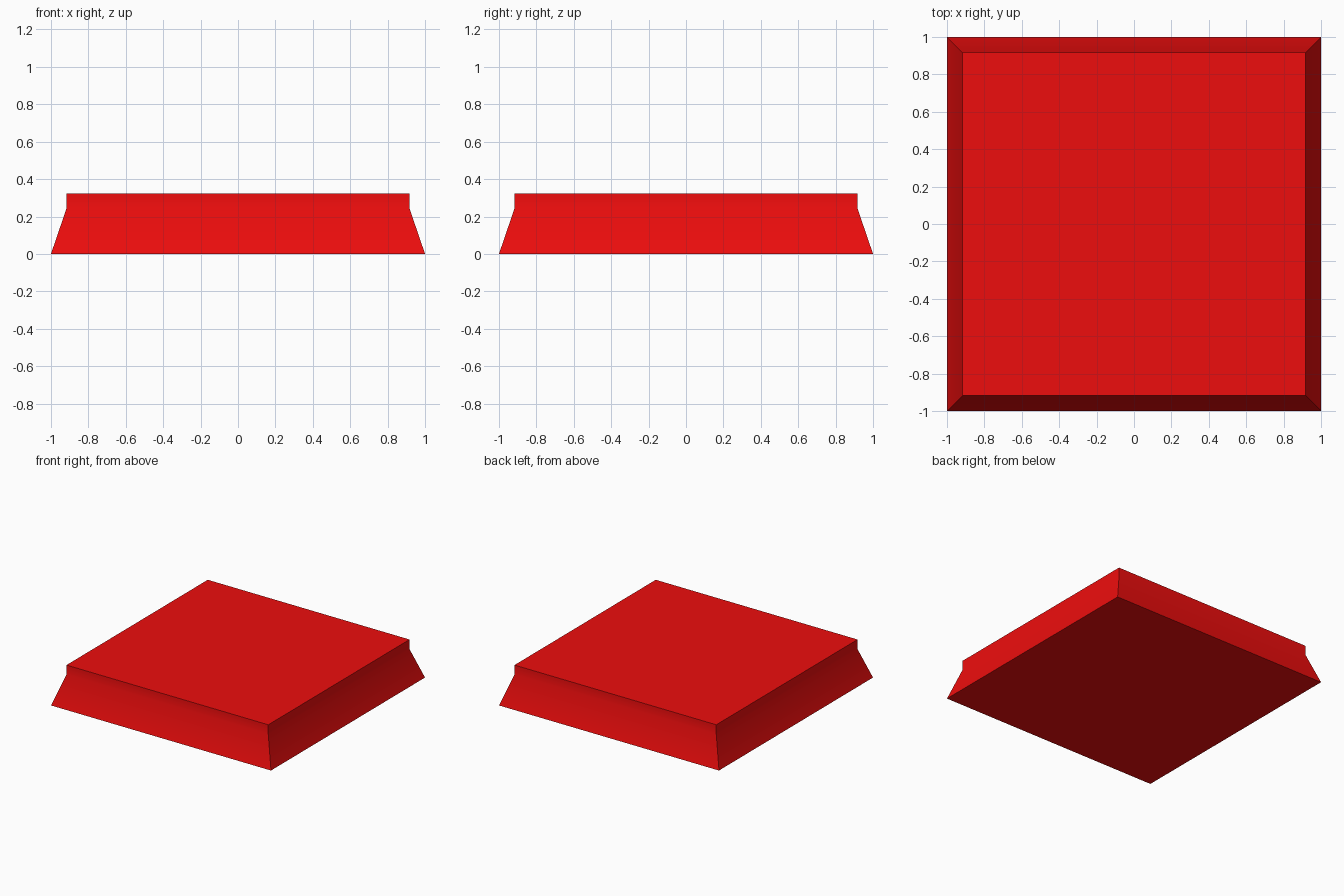
import bpy
import bmesh
import math

if "Cube" in bpy.data.objects:
    bpy.data.objects.remove(bpy.data.objects["Cube"])

# Half-width and height of each square section, bottom to top
profile = [(1.0, 0.0), (0.917, 0.243), (0.917, 0.322)]

# Square base: flared skirt with an upright lip
bm = bmesh.new()
rings = [[bm.verts.new((sx * h, sy * h, z))
          for sx, sy in ((-1, -1), (1, -1), (1, 1), (-1, 1))]
         for h, z in profile]
for low, high in zip(rings, rings[1:]):
    for i in range(4):
        j = (i + 1) % 4
        bm.faces.new((low[i], low[j], high[j], high[i]))
bm.faces.new(rings[0][::-1])
bm.faces.new(rings[-1])
bmesh.ops.recalc_face_normals(bm, faces=bm.faces)

mesh = bpy.data.meshes.new("square_base")
bm.to_mesh(mesh)
bm.free()
base = bpy.data.objects.new("square_base", mesh)
bpy.context.collection.objects.link(base)

# Red finish
red = bpy.data.materials.new("red")
red.diffuse_color = (0.85, 0.004, 0.004, 1)
red.use_nodes = True
red.node_tree.nodes["Principled BSDF"].inputs["Base Color"].default_value = red.diffuse_color
mesh.materials.append(red)

# Soft shading across the shallow bend, sharp corners elsewhere
bpy.context.view_layer.objects.active = base
base.select_set(True)
bpy.ops.object.shade_smooth_by_angle(angle=math.radians(30))
